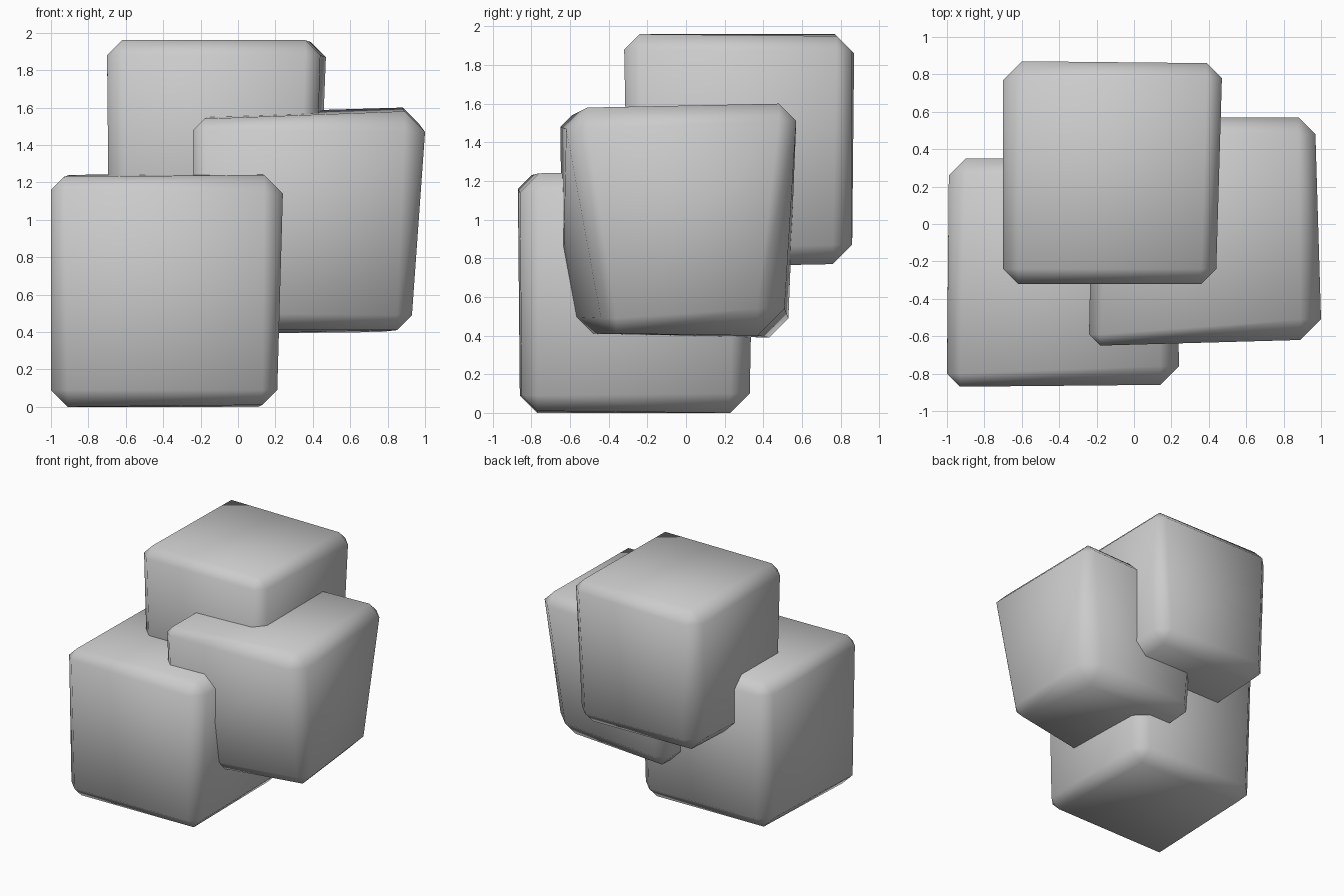
import bpy
import bmesh
from mathutils import Vector

cube = bpy.data.objects.get("Cube")
if cube:
    bpy.data.objects.remove(cube)

stone = bpy.data.materials.new("grey stone")
stone.use_nodes = True
colour = (0.6, 0.6, 0.6, 1)
stone.diffuse_color = colour
stone.node_tree.nodes["Principled BSDF"].inputs["Base Color"].default_value = colour


def block(name, corners):
    """Boulder from eight corners (x, y, z, cut), each corner cut to three points."""
    centre = sum((Vector(c[:3]) for c in corners), Vector()) / 8
    bm = bmesh.new()
    for x, y, z, cut in corners:
        corner = Vector((x, y, z))
        inward = Vector([cut if m > c else -cut for c, m in zip(corner, centre)])
        for axis in range(3):
            point = corner + inward
            point[axis] = corner[axis]
            bm.verts.new(point)
    bmesh.ops.convex_hull(bm, input=bm.verts)
    # Merge nearly flat triangles into broad faces
    bmesh.ops.dissolve_limit(bm, angle_limit=0.06, verts=bm.verts, edges=bm.edges)
    bmesh.ops.recalc_face_normals(bm, faces=bm.faces)
    for face in bm.faces:
        face.smooth = True
    mesh = bpy.data.meshes.new(name)
    bm.to_mesh(mesh)
    bm.free()
    mesh.materials.append(stone)
    obj = bpy.data.objects.new(name, mesh)
    bpy.context.collection.objects.link(obj)


# Corner order: bottom ring then top ring, each front right side round to the back
block("lower_boulder", [
    (-1.0, -0.86, 0.0, 0.09), (0.21, -0.85, 0.01, 0.08),
    (0.21, 0.33, 0.0, 0.10), (-0.98, 0.33, 0.01, 0.10),
    (-1.0, -0.87, 1.23, 0.07), (0.24, -0.86, 1.24, 0.10),
    (0.23, 0.35, 1.25, 0.10), (-0.99, 0.35, 1.24, 0.09)])

block("middle_boulder", [
    (-0.24, -0.64, 0.41, 0.09), (0.93, -0.44, 0.41, 0.08),
    (0.90, 0.51, 0.40, 0.14), (-0.18, 0.53, 0.39, 0.10),
    (-0.24, -0.65, 1.54, 0.06), (1.0, -0.62, 1.58, 0.11),
    (0.97, 0.57, 1.60, 0.09), (-0.22, 0.57, 1.57, 0.09)])

block("upper_boulder", [
    (-0.69, -0.30, 0.75, 0.09), (0.41, -0.30, 0.75, 0.09),
    (0.43, 0.86, 0.77, 0.10), (-0.69, 0.86, 0.77, 0.12),
    (-0.70, -0.32, 1.96, 0.08), (0.44, -0.32, 1.96, 0.08),
    (0.47, 0.86, 1.95, 0.08), (-0.70, 0.87, 1.96, 0.10)])
